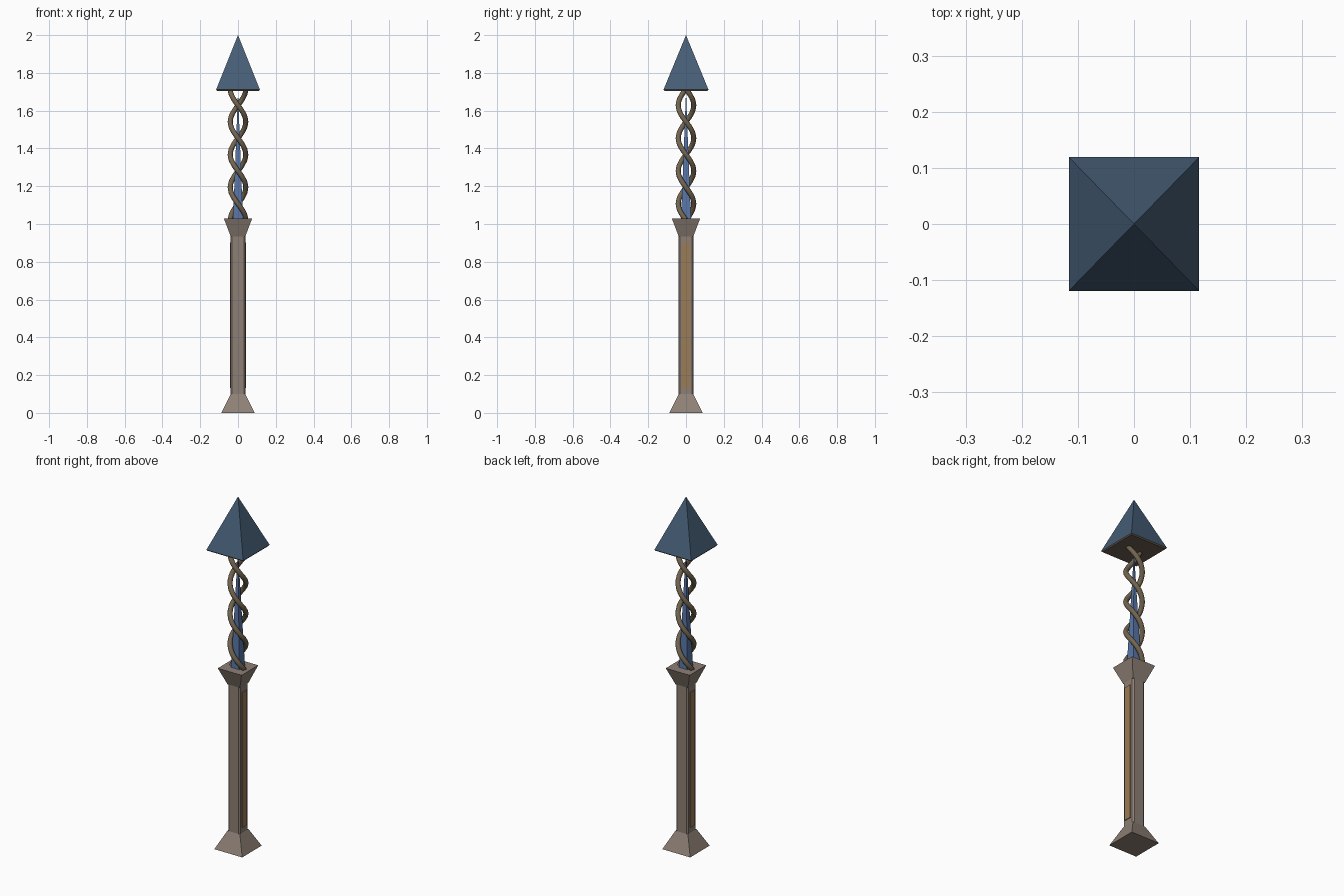
import bpy, bmesh, math
from mathutils import Vector

if "Cube" in bpy.data.objects:
    bpy.data.objects.remove(bpy.data.objects["Cube"])


def mat(name, rgb):
    m = bpy.data.materials.new(name)
    m.diffuse_color = (*rgb, 1)
    m.use_nodes = True
    m.node_tree.nodes["Principled BSDF"].inputs["Base Color"].default_value = m.diffuse_color
    return m


STONE = mat("warm grey stone", (0.27, 0.215, 0.18))
TAN = mat("tan panel", (0.33, 0.2, 0.09))
VINE = mat("olive brown strand", (0.17, 0.13, 0.08))
ROOF = mat("slate blue roof", (0.06, 0.11, 0.18))
CRYSTAL = mat("blue crystal", (0.1, 0.18, 0.38))
UNDER = mat("dark brown underside", (0.15, 0.11, 0.08))


def finish(name, bm, m, smooth=False):
    bmesh.ops.recalc_face_normals(bm, faces=bm.faces)
    me = bpy.data.meshes.new(name)
    bm.to_mesh(me)
    bm.free()
    me.materials.append(m)
    for p in me.polygons:
        p.use_smooth = smooth
    ob = bpy.data.objects.new(name, me)
    bpy.context.collection.objects.link(ob)
    return ob


def square_loft(name, levels, m, chamfer=0.0):
    """Square tower through (z, half x, half y) levels, corners optionally chamfered."""
    bm = bmesh.new()
    rings = []
    for z, hx, hy in levels:
        c = chamfer
        if c:
            pts = [(hx, -hy + c), (hx, hy - c), (hx - c, hy), (-hx + c, hy),
                   (-hx, hy - c), (-hx, -hy + c), (-hx + c, -hy), (hx - c, -hy)]
        else:
            pts = [(hx, -hy), (hx, hy), (-hx, hy), (-hx, -hy)]
        rings.append([bm.verts.new((x, y, z)) for x, y in pts])
    n = len(rings[0])
    for a, b in zip(rings, rings[1:]):
        for i in range(n):
            j = (i + 1) % n
            bm.faces.new((a[i], a[j], b[j], b[i]))
    bm.faces.new(rings[0])
    bm.faces.new(rings[-1])
    return finish(name, bm, m)


def pyramid(name, z0, z1, hx, hy, m):
    bm = bmesh.new()
    base = [bm.verts.new((sx * hx, sy * hy, z0))
            for sx, sy in ((1, -1), (1, 1), (-1, 1), (-1, -1))]
    tip = bm.verts.new((0, 0, z1))
    bm.faces.new(base)
    for i in range(4):
        bm.faces.new((base[i], base[(i + 1) % 4], tip))
    return finish(name, bm, m)


def strand(name, phase, r=0.041, tube=0.0135, z0=1.02, z1=1.715, turns=2, hand=-1):
    """Tube swept along a helix."""
    steps, sides = 96, 10
    bm = bmesh.new()
    rings = []
    for k in range(steps + 1):
        t = k / steps
        a = phase + hand * turns * math.tau * t
        out = Vector((math.cos(a), math.sin(a), 0))
        along = Vector((-math.sin(a) * hand * turns * math.tau * r,
                        math.cos(a) * hand * turns * math.tau * r, z1 - z0)).normalized()
        side = along.cross(out)
        c = out * r + Vector((0, 0, z0 + (z1 - z0) * t))
        rings.append([bm.verts.new(c + tube * (out * math.cos(u) + side * math.sin(u)))
                      for u in (math.tau * i / sides for i in range(sides))])
    for a, b in zip(rings, rings[1:]):
        for i in range(sides):
            j = (i + 1) % sides
            bm.faces.new((a[i], a[j], b[j], b[i]))
    bm.faces.new(rings[0])
    bm.faces.new(rings[-1])
    return finish(name, bm, VINE, True)


# Flared foot, chamfered shaft and flared capital
square_loft("foot", [(0, 0.088, 0.088), (0.1, 0.039, 0.039)], STONE)
square_loft("shaft", [(0.09, 0.039, 0.039), (0.95, 0.039, 0.039)], STONE, 0.008)
square_loft("capital", [(0.935, 0.039, 0.039), (1.03, 0.075, 0.075)], STONE)

# Long tan panels on the two sides of the shaft
for side, sx in (("right", 1), ("left", -1)):
    bm = bmesh.new()
    bmesh.ops.create_cube(bm, size=1)
    for v in bm.verts:
        v.co = Vector((sx * 0.0395 + v.co.x * 0.008, v.co.y * 0.042, 0.517 + v.co.z * 0.77))
    finish(side + "_panel", bm, TAN)

# Twisted strands around a tall crystal spike
strand("strand_a", 0)
strand("strand_b", math.pi)
pyramid("crystal_spike", 1.03, 1.7, 0.026, 0.026, CRYSTAL)

# Pyramid roof with a thin brown underside
square_loft("roof_underside", [(1.705, 0.112, 0.114), (1.711, 0.116, 0.119)], UNDER)
pyramid("roof", 1.711, 2.0, 0.116, 0.119, ROOF)
